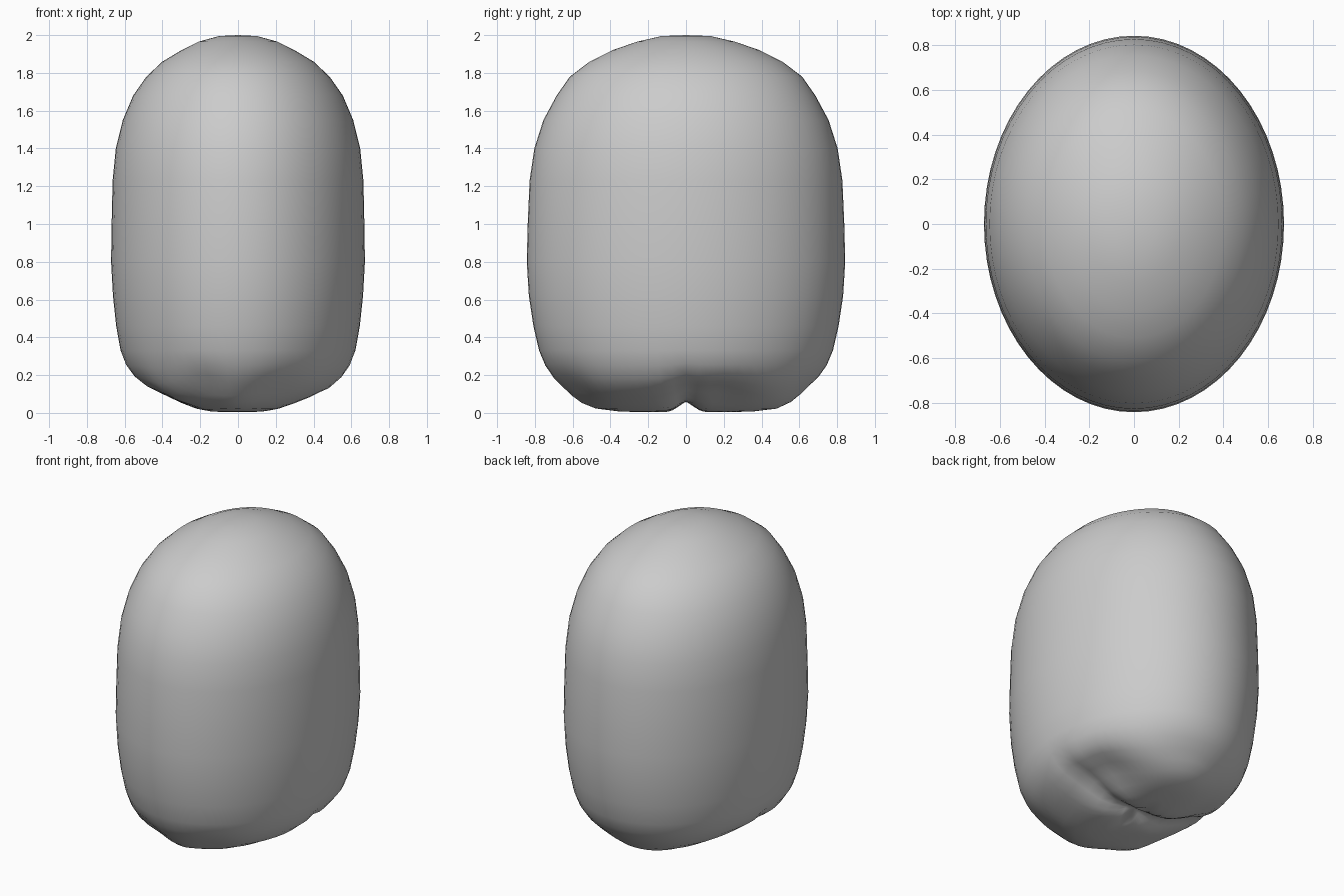
import bpy, bmesh, math

SEG = 64
# (z, half width x, half depth y) from the crown down to the underside
PROFILE = [
    (1.995, 0.10, 0.13), (1.965, 0.21, 0.26), (1.92, 0.30, 0.39),
    (1.86, 0.40, 0.51), (1.78, 0.485, 0.615), (1.68, 0.555, 0.685),
    (1.55, 0.61, 0.755), (1.40, 0.647, 0.803), (1.23, 0.664, 0.828),
    (1.00, 0.669, 0.838), (0.80, 0.672, 0.843), (0.62, 0.662, 0.832),
    (0.46, 0.645, 0.808), (0.33, 0.622, 0.778), (0.25, 0.595, 0.745),
    (0.18, 0.550, 0.700), (0.125, 0.49, 0.65), (0.08, 0.40, 0.605),
    (0.045, 0.31, 0.555), (0.02, 0.23, 0.48), (0.008, 0.16, 0.36),
    (0.004, 0.10, 0.24), (0.004, 0.05, 0.12),
]
# Soft dents and lumps of the underside: (x, y, height, radius x, radius y)
DENTS = [
    (0.00, 0.00, 0.055, 0.60, 0.055),
    (0.36, 0.15, 0.07, 0.16, 0.20),
    (-0.18, -0.66, 0.03, 0.10, 0.12),
    (0.20, -0.60, 0.03, 0.20, 0.12),
    (-0.42, 0.05, 0.03, 0.14, 0.25),
    (-0.38, -0.45, -0.03, 0.14, 0.12),
    (0.05, 0.62, 0.02, 0.25, 0.10),
]


def relief(x, y, z):
    if z > 0.35:
        return 0.0
    fade = min(1.0, (0.35 - z) / 0.2)
    return fade * sum(h * math.exp(-((x - cx) / rx) ** 2 - ((y - cy) / ry) ** 2)
                      for cx, cy, h, rx, ry in DENTS)


# Rounded elliptical body
bm = bmesh.new()
rings = []
for z, rx, ry in PROFILE:
    ring = []
    for i in range(SEG):
        a = 2 * math.pi * i / SEG
        x, y = rx * math.cos(a), ry * math.sin(a)
        ring.append(bm.verts.new((x, y, max(0.0, z + relief(x, y, z)))))
    rings.append(ring)

for upper, lower in zip(rings, rings[1:]):
    for i in range(SEG):
        j = (i + 1) % SEG
        bm.faces.new((upper[i], lower[i], lower[j], upper[j]))

# Close the crown and the underside
for ring, z in ((rings[0], 2.0), (rings[-1], 0.06)):
    tip = bm.verts.new((0, 0, z))
    for i in range(SEG):
        bm.faces.new((ring[i], ring[(i + 1) % SEG], tip))
bmesh.ops.recalc_face_normals(bm, faces=bm.faces)

mesh = bpy.data.meshes.new("rounded_body")
bm.to_mesh(mesh)
bm.free()
body = bpy.data.objects.new("rounded_body", mesh)
bpy.context.collection.objects.link(body)
for p in mesh.polygons:
    p.use_smooth = True
